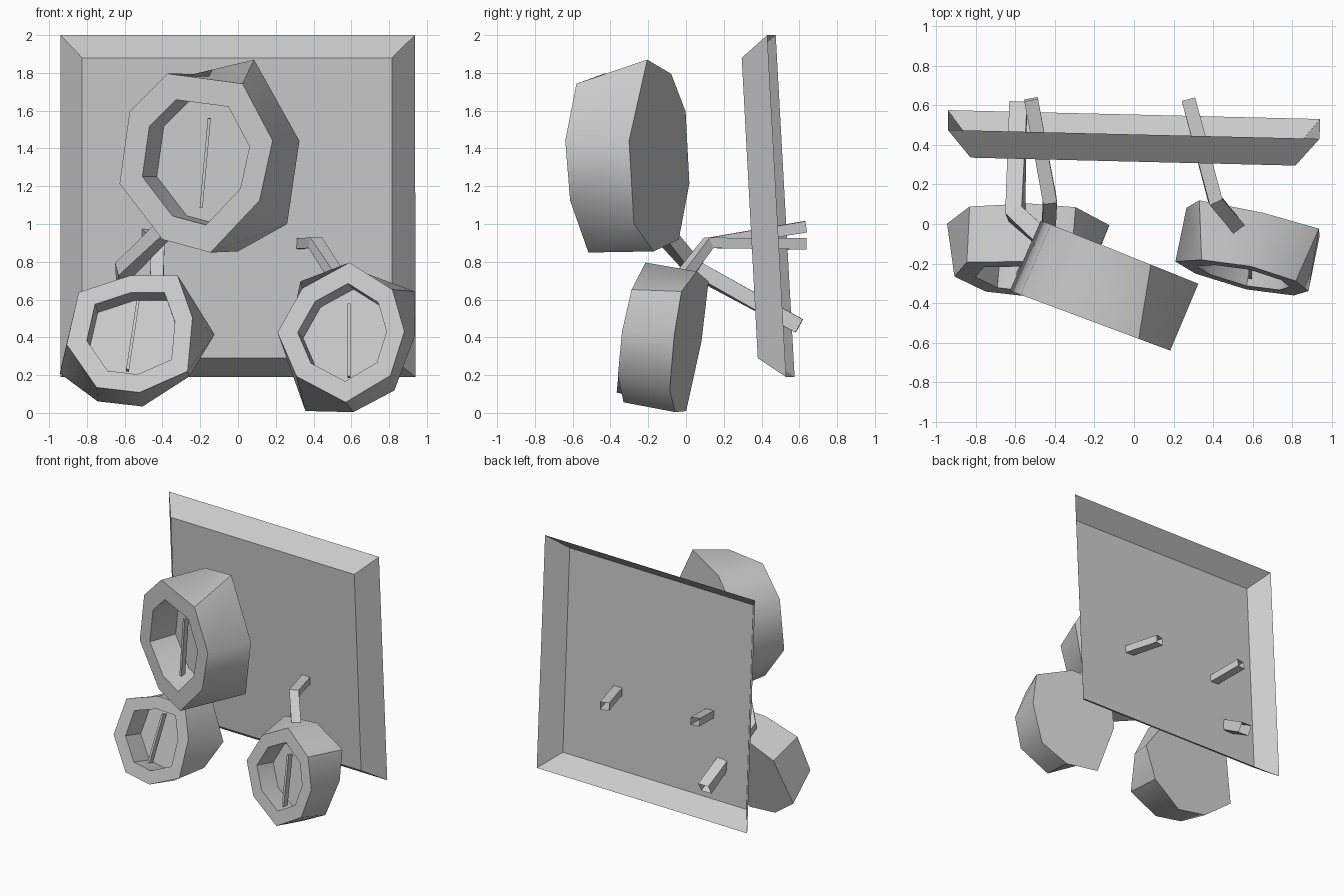
import bpy, bmesh, math
from mathutils import Vector as V

if "Cube" in bpy.data.objects:
    bpy.data.objects.remove(bpy.data.objects["Cube"])


def loft(name, rings, cap_start=True, cap_end=True, smooth=0):
    """Skin a row of equal-length point rings into one mesh object."""
    bm = bmesh.new()
    rows = [[bm.verts.new(p) for p in r] for r in rings]
    n = len(rows[0])
    for a, b in zip(rows, rows[1:]):
        for i in range(n):
            j = (i + 1) % n
            bm.faces.new((a[i], a[j], b[j], b[i]))
    if cap_start:
        bm.faces.new(rows[0][::-1])
    if cap_end:
        bm.faces.new(rows[-1])
    bmesh.ops.recalc_face_normals(bm, faces=bm.faces)
    me = bpy.data.meshes.new(name)
    bm.to_mesh(me)
    bm.free()
    ob = bpy.data.objects.new(name, me)
    bpy.context.collection.objects.link(ob)
    if smooth:
        bpy.ops.object.select_all(action='DESELECT')
        bpy.context.view_layer.objects.active = ob
        ob.select_set(True)
        bpy.ops.object.shade_smooth_by_angle(angle=math.radians(smooth))
    return ob


def bar(name, path, half_w, half_d, up, caps):
    """Sweep a rectangle along a bent path."""
    pts = [V(p) for p in path]
    rings = []
    for i, p in enumerate(pts):
        dirs = [(b - a).normalized() for a, b in zip(pts, pts[1:])]
        t = (dirs[max(i - 1, 0)] + dirs[min(i, len(dirs) - 1)]).normalized()
        s = t.cross(V(up)).normalized()
        u = s.cross(t)
        rings.append([p + s * half_w * a + u * half_d * b
                      for a, b in ((-1, -1), (1, -1), (1, 1), (-1, 1))])
    return loft(name, rings, caps, caps)


def drum(name, front, back, fplane, bplane, needle):
    """Uneven eight-sided drum with a recessed face and a needle."""
    def on(pl, x, z):
        return V((x, pl[0] + pl[1] * x + pl[2] * z, z))
    fr = [on(fplane, *p) for p in front]
    bk = [on(bplane, *p) for p in back]
    fc = sum(fr, V()) / 8
    shift = sum(bk, V()) / 8 - fc
    inner = [fc + (p - fc) * 0.7 for p in fr]
    floor = [p + shift * 0.6 for p in inner]
    loft(name, [bk, fr, inner, floor], smooth=46)
    off = V((0, shift.y * 0.22, 0))
    bar(name + "_needle", [on(fplane, *p) + off for p in needle],
        0.008, 0.025, (0, 1, 0), True)


# back panel: shallow tray, open at the back
loft("panel_tray", [
    [(-.94, .475, 2), (.937, .43, 2), (.94, .53, .19), (-.94, .575, .19)],
    [(-.825, .335, 1.88), (.815, .295, 1.88), (.815, .38, .29), (-.825, .42, .29)],
], cap_start=False)

# large upper drum
drum("large_drum",
     [(-.574, 1.595), (-.373, 1.796), (.024, 1.743), (.183, 1.442),
      (.114, 1.124), (-.146, .849), (-.40, .918), (-.627, 1.214)],
     [(-.42, 1.595), (-.23, 1.795), (.085, 1.87), (.325, 1.44),
      (.26, 1.0), (0, .855), (-.33, .918), (-.47, 1.214)],
     (-.571, -.373, 0), (-.171, -.402, 0),
     [(-.152, 1.56), (-.195, 1.085)])

# lower right drum
drum("right_drum",
     [(.341, .66), (.59, .796), (.817, .653), (.881, .431),
      (.807, .198), (.569, .056), (.31, .193), (.209, .426)],
     [(.33, .696), (.65, .749), (.934, .643), (.937, .41),
      (.828, .119), (.611, .004), (.357, .01), (.265, .378)],
     (-.213, -.223, .164), (.079, -.223, .164),
     [(.587, .575), (.587, .19)])

# lower left drum
drum("left_drum",
     [(-.844, .638), (-.569, .728), (-.32, .728), (-.241, .505),
      (-.267, .22), (-.521, .108), (-.749, .135), (-.907, .362)],
     [(-.83, .55), (-.53, .69), (-.295, .69), (-.124, .415),
      (-.257, .193), (-.505, .034), (-.743, .061), (-.944, .209)],
     (-.439, -.08, .28), (-.132, -.08, .28),
     [(-.53, .59), (-.585, .225)])

# bent support arms, hollow at the ends
Z = (0, 0, 1)
bar("large_drum_arm", [(-.36, -.16, 1.0), (-.60, .05, .76), (-.585, .60, .46)],
    .045, .04, Z, False)
bar("right_drum_arm", [(.55, -.05, .68), (.41, .12, .90), (.275, .63, .895)],
    .035, .03, Z, False)
bar("left_drum_arm", [(-.43, -.02, .68), (-.425, .12, .90), (-.52, .63, .985)],
    .035, .03, Z, False)
